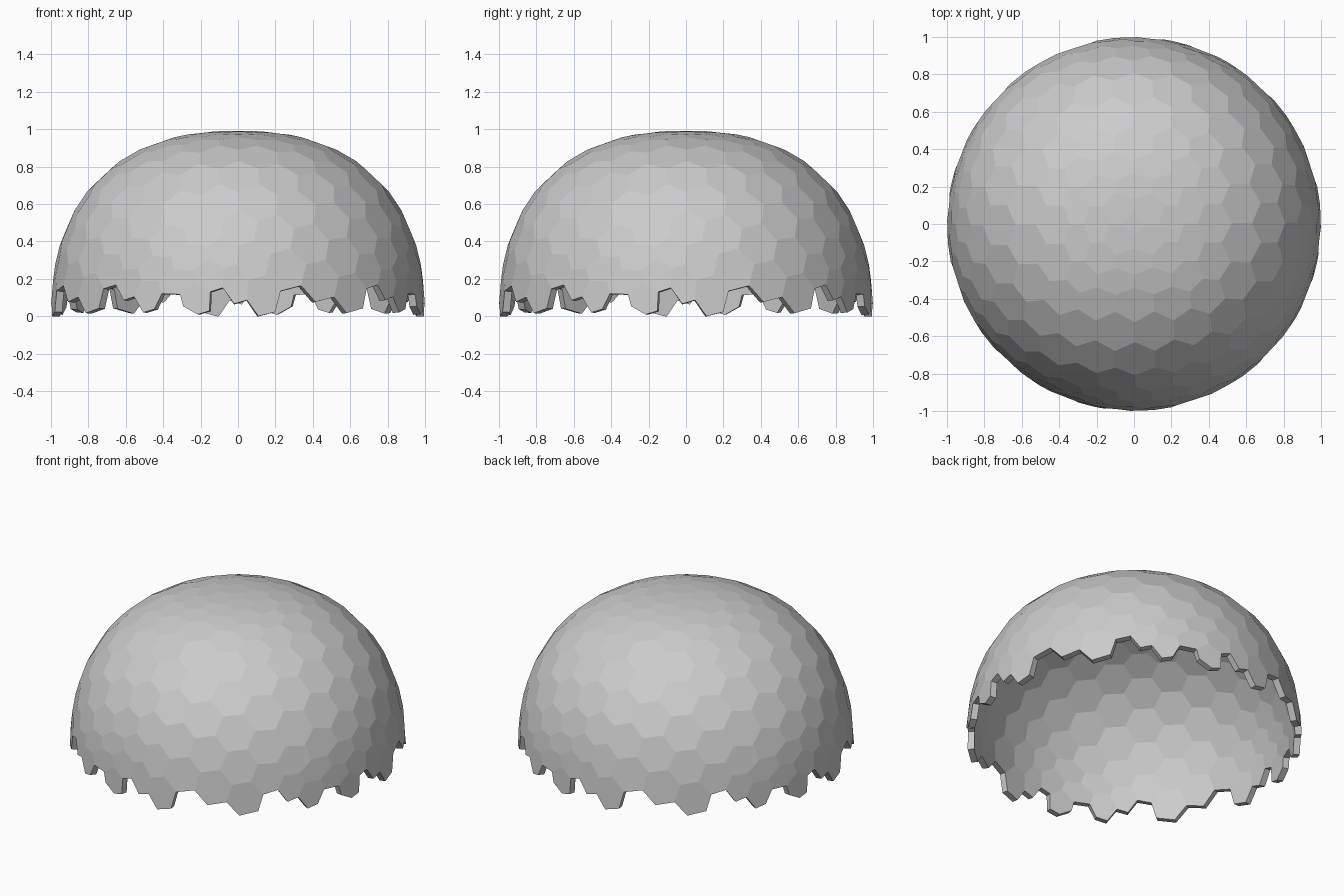
import bpy
import bmesh
from itertools import permutations, product
from math import atan2, hypot, radians
from mathutils import Matrix, Vector

cube = bpy.data.objects.get("Cube")
if cube:
    bpy.data.objects.remove(cube, do_unlink=True)

T = 1.8393          # tribonacci constant of the twisted base solid
CUTS = 3            # edge cuts per base triangle
THICKNESS = 0.04
FULLNESS = 2.35     # exponent of the side profile, 2 would be a circle
TURN = Matrix.Rotation(radians(-16), 3, 'Z')


def base_points():
    """Corners of a snub cube plus the centres of its six squares."""
    pts = []
    size = (1, 1 / T, T)
    for order in permutations(range(3)):
        odd = sum(order[i] > order[j] for i in range(3) for j in range(i + 1, 3)) % 2
        for signs in product((-1, 1), repeat=3):
            if signs.count(1) % 2 == odd:
                pts.append(Vector([size[k] * s for k, s in zip(order, signs)]).normalized())
    for axis in range(3):
        for s in (-1, 1):
            p = Vector((0, 0, 0))
            p[axis] = s
            pts.append(p)
    return pts


def swell(p):
    """Push a point of the unit sphere out to the fuller dome profile."""
    reach = hypot(p.x, p.y) ** FULLNESS + abs(p.z) ** FULLNESS
    return TURN @ p * reach ** (-1 / FULLNESS)


# Triangulated sphere
tri = bmesh.new()
for p in base_points():
    tri.verts.new(p)
bmesh.ops.convex_hull(tri, input=tri.verts[:])
bmesh.ops.subdivide_edges(tri, edges=tri.edges[:], cuts=CUTS, use_grid_fill=True)
for v in tri.verts:
    v.co.normalize()
tri.faces.ensure_lookup_table()
tri.faces.index_update()

# Dual cells: one panel around every sphere point, upper half only
dome = bmesh.new()
corner = {f.index: f.calc_center_median().normalized() for f in tri.faces}
made = {}
for v in tri.verts:
    ring = [f.index for f in v.link_faces]
    if min(corner[i].z for i in ring) < -0.001:
        continue
    u = v.co.orthogonal().normalized()
    w = v.co.cross(u)
    ring.sort(key=lambda i: atan2(corner[i].dot(w), corner[i].dot(u)))
    for i in ring:
        if i not in made:
            made[i] = dome.verts.new(swell(corner[i]))
    dome.faces.new([made[i] for i in ring])
tri.free()

# Stand the rim on the ground
low = min(v.co.z for v in dome.verts)
bmesh.ops.translate(dome, verts=dome.verts[:], vec=(0, 0, -low))

mesh = bpy.data.meshes.new("honeycomb_dome")
dome.to_mesh(mesh)
dome.free()
shell = bpy.data.objects.new("honeycomb_dome", mesh)
bpy.context.collection.objects.link(shell)

# Wall thickness, grown inward
wall = shell.modifiers.new("wall", 'SOLIDIFY')
wall.thickness = THICKNESS
wall.offset = -1
